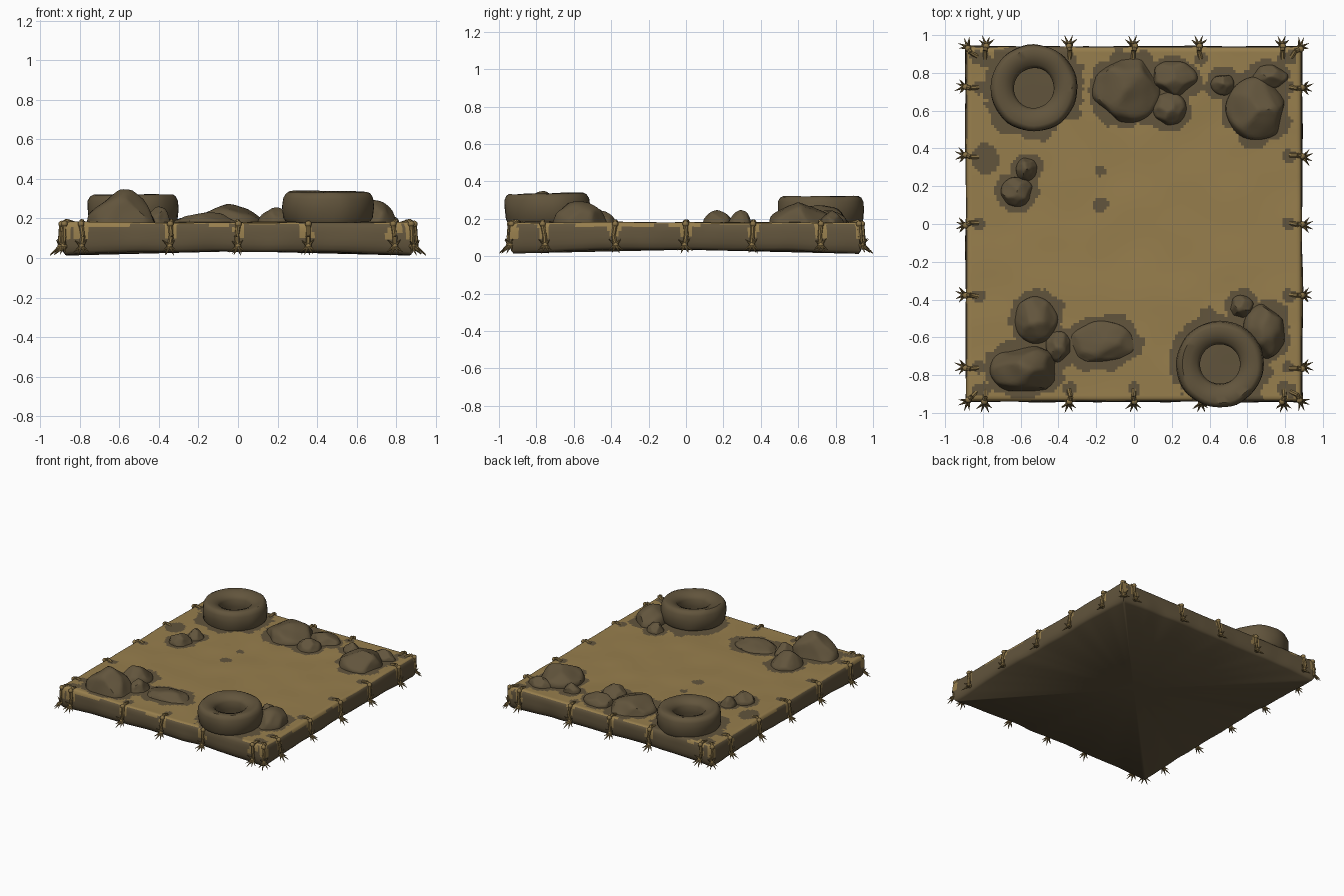
import bpy, bmesh, math, random
from math import hypot, pi
from mathutils import Vector, Matrix, noise

random.seed(4)
cube = bpy.data.objects.get("Cube")
if cube:
    bpy.data.objects.remove(cube, do_unlink=True)


def material(name, rgb):
    m = bpy.data.materials.new(name)
    m.use_nodes = True
    m.diffuse_color = (*rgb, 1)
    bsdf = next(n for n in m.node_tree.nodes if n.type == 'BSDF_PRINCIPLED')
    bsdf.inputs["Base Color"].default_value = (*rgb, 1)
    bsdf.inputs["Roughness"].default_value = 0.9
    return m


SAND = material("sand", (0.31, 0.21, 0.074))
EARTH = material("dark_earth", (0.122, 0.09, 0.046))
ROPE = material("dry_rope", (0.25, 0.17, 0.062))

HALF_X, HALF_Y, TOP = 0.885, 0.935, 0.18


def finish(bm, name, mats, angle=40):
    bmesh.ops.recalc_face_normals(bm, faces=bm.faces)
    me = bpy.data.meshes.new(name)
    bm.to_mesh(me)
    bm.free()
    for m in mats:
        me.materials.append(m)
    ob = bpy.data.objects.new(name, me)
    bpy.context.collection.objects.link(ob)
    bpy.ops.object.select_all(action='DESELECT')
    ob.select_set(True)
    bpy.context.view_layer.objects.active = ob
    bpy.ops.object.shade_smooth_by_angle(angle=math.radians(angle))
    return ob


def wobble(p, scale, seed=0.0):
    return noise.noise(Vector(p) * scale + Vector((seed, seed * 1.7, 3.1)))


# Rocks: x, y, radius x, radius y, top height
ROCKS = [
    (-0.58, -0.77, 0.18, 0.125, 0.33), (-0.52, -0.51, 0.11, 0.12, 0.27),
    (-0.40, -0.65, 0.065, 0.08, 0.25), (-0.17, -0.63, 0.17, 0.11, 0.225),
    (0.69, -0.57, 0.11, 0.14, 0.28), (0.57, -0.44, 0.065, 0.06, 0.235),
    (-0.04, 0.71, 0.17, 0.17, 0.265), (0.21, 0.77, 0.12, 0.09, 0.24),
    (0.19, 0.61, 0.085, 0.085, 0.25), (0.65, 0.61, 0.16, 0.16, 0.285),
    (0.47, 0.74, 0.06, 0.055, 0.24), (0.72, 0.78, 0.09, 0.06, 0.24),
    (-0.62, 0.17, 0.085, 0.075, 0.24), (-0.57, 0.29, 0.055, 0.06, 0.24),
]
# Tyres: x, y, base height, tilt
TYRES = [(-0.53, 0.72, 0.17, 0.0), (0.455, -0.74, 0.185, 0.03)]

# Straps: edge point and outward direction
STRAPS = []
for s in (-1, 1):
    for x in (-0.79, -0.34, 0, 0.35, 0.79):
        STRAPS.append((Vector((x, s * HALF_Y, 0)), Vector((0, s, 0))))
    for y in (-0.76, -0.38, 0, 0.36, 0.72):
        STRAPS.append((Vector((s * HALF_X, y, 0)), Vector((s, 0, 0))))
    for t in (-1, 1):
        STRAPS.append((Vector((s * (HALF_X - 0.01), t * (HALF_Y - 0.01), 0)),
                       Vector((s, t, 0)).normalized()))

# Dark ground stains: x, y, radius x, radius y
STAINS = [(x, y, a + 0.035, b + 0.035) for x, y, a, b, h in ROCKS]
STAINS += [(x, y, 0.27, 0.27) for x, y, z, t in TYRES]
STAINS += [(-0.79, 0.35, 0.07, 0.08), (-0.18, 0.28, 0.03, 0.03), (-0.18, 0.1, 0.045, 0.035)]
for p, d in STRAPS:
    c = p - d * 0.065
    STAINS.append((c.x, c.y, 0.035, 0.035))


def stained(p):
    edge = 1 + 0.22 * wobble((p.x, p.y, 0), 9) + 0.1 * wobble((p.x, p.y, 0), 25)
    return any(hypot((p.x - x) / a, (p.y - y) / b) < edge for x, y, a, b in STAINS)


# Ground slab: sandy top, bulging earth sides, sagging corners
def build_slab():
    bm = bmesh.new()
    bmesh.ops.create_grid(bm, x_segments=120, y_segments=120, size=1)
    for v in bm.verts:
        v.co = (v.co.x * (HALF_X - 0.012), v.co.y * (HALF_Y - 0.012), TOP)

    def rim():
        return [e for e in bm.edges if e.is_boundary]

    previous = -0.012
    for out, z in ((-0.003, 0.173), (0.004, 0.155), (0.006, 0.13), (0.007, 0.1),
                   (0.005, 0.07), (-0.003, 0.045), (-0.015, 0.03)):
        bmesh.ops.extrude_edge_only(bm, edges=rim())
        for v in {v for e in rim() for v in e.verts}:
            v.co.x *= (HALF_X + out) / (HALF_X + previous)
            v.co.y *= (HALF_Y + out) / (HALF_Y + previous)
            v.co.z = z
        previous = out
    base = bmesh.ops.holes_fill(bm, edges=rim(), sides=0)["faces"]
    bmesh.ops.poke(bm, faces=base)
    for v in bm.verts:
        p = v.co.copy()
        corner = min(abs(p.x) / HALF_X, abs(p.y) / HALF_Y)
        low = max(0, 1 - p.z / TOP)
        v.co.z += 0.006 * wobble((p.x, p.y, 0), 4) + low * (0.005 - 0.028 * corner ** 3)
        if p.z < TOP - 0.001:
            v.co.x += 0.012 * wobble(p, 6, 5) * low
            v.co.y += 0.012 * wobble(p, 6, 9) * low
        v.co.z = max(0, v.co.z)
    bm.normal_update()
    for f in bm.faces:
        c = f.calc_center_median()
        if c.z > 0.165:
            f.material_index = int(stained(c))
        else:
            ragged = 0.03 + 0.02 * wobble(c, 25)
            near = min(hypot(c.x - p.x, c.y - p.y) for p, d in STRAPS) < ragged
            f.material_index = 0 if near and c.z > 0.09 else 1
    finish(bm, "ground_slab", [SAND, EARTH], 60)


# Rocks: spheres sheared flat by a few random planes
def build_rock(i, x, y, rx, ry, top):
    bm = bmesh.new()
    bmesh.ops.create_icosphere(bm, subdivisions=4, radius=1)
    planes = []
    for k in range(9):
        a = k * 2.4 + i
        n = Vector((math.cos(a), math.sin(a), random.uniform(0.1, 1.6))).normalized()
        planes.append((n, random.uniform(0.78, 0.93)))
    for v in bm.verts:
        for n, d in planes:
            over = v.co.dot(n) - d
            if over > 0:
                v.co -= n * over * 0.9
        v.co *= 1.04 + 0.07 * wobble(v.co, 1.6, i * 3)
        v.co = (x + v.co.x * rx, y + v.co.y * ry,
                0.172 + max(v.co.z, -0.1) * (top - 0.172) * 1.05)
    finish(bm, f"rock_{i + 1}", [EARTH], 35)


# Tyres: lathed profile, slightly worn
def build_tyre(i, x, y, z, tilt):
    bm = bmesh.new()
    profile = [(0.115, 0), (0.106, 0.05), (0.106, 0.105), (0.122, 0.13), (0.16, 0.145),
               (0.2, 0.151), (0.216, 0.142), (0.228, 0.12), (0.231, 0.075),
               (0.226, 0.02), (0.215, 0)]
    ring = [bm.verts.new((r, 0, h)) for r, h in profile]
    edges = [bm.edges.new((ring[k - 1], ring[k])) for k in range(len(ring))]
    bmesh.ops.spin(bm, geom=ring + edges, cent=(0, 0, 0), axis=(0, 0, 1),
                   angle=2 * pi, steps=48)
    bmesh.ops.remove_doubles(bm, verts=bm.verts, dist=0.0005)
    for v in bm.verts:
        v.co *= 1 + 0.03 * wobble(v.co, 9, i * 4)
    bm.transform(Matrix.Translation((x, y, z)) @ Matrix.Rotation(tilt, 4, 'X'))
    finish(bm, f"tyre_{i + 1}", [EARTH], 40)


# Straps: rope over the edge, knot and frayed ends
def limb(bm, a, b, r1, r2):
    axis = b - a
    m = (Matrix.Translation((a + b) / 2)
         @ Vector((0, 0, 1)).rotation_difference(axis).to_matrix().to_4x4())
    bmesh.ops.create_cone(bm, cap_ends=True, segments=7, radius1=r1, radius2=r2,
                          depth=axis.length, matrix=m)


def build_strap(i, p, d):
    bm = bmesh.new()
    side = Vector((-d.y, d.x, 0))
    up = Vector((0, 0, 1))
    path = [p + d * out + up * z + side * random.uniform(-0.008, 0.008)
            for out, z in ((-0.06, 0.172), (-0.02, 0.186), (0.006, 0.172),
                           (0.012, 0.11), (0.012, 0.06))]
    for a, b in zip(path, path[1:]):
        limb(bm, a, b, 0.013, 0.011)
    for q in (path[2], path[4]):
        bmesh.ops.create_icosphere(bm, subdivisions=2, radius=0.017,
                                   matrix=Matrix.Translation(q))
    for across, out, rise in ((-0.042, 0.03, -0.03), (0.042, 0.03, -0.03), (-0.02, 0.05, -0.045),
                              (0.022, 0.05, -0.04), (-0.035, 0.02, 0.03), (0.03, 0.015, 0.035)):
        tip = side * across + d * out + up * rise
        limb(bm, path[4], path[4] + tip * random.uniform(0.85, 1.05), 0.01, 0.001)
    finish(bm, f"strap_{i + 1}", [ROPE], 50)


build_slab()
for i, rock in enumerate(ROCKS):
    build_rock(i, *rock)
for i, tyre in enumerate(TYRES):
    build_tyre(i, *tyre)
for i, strap in enumerate(STRAPS):
    build_strap(i, *strap)
